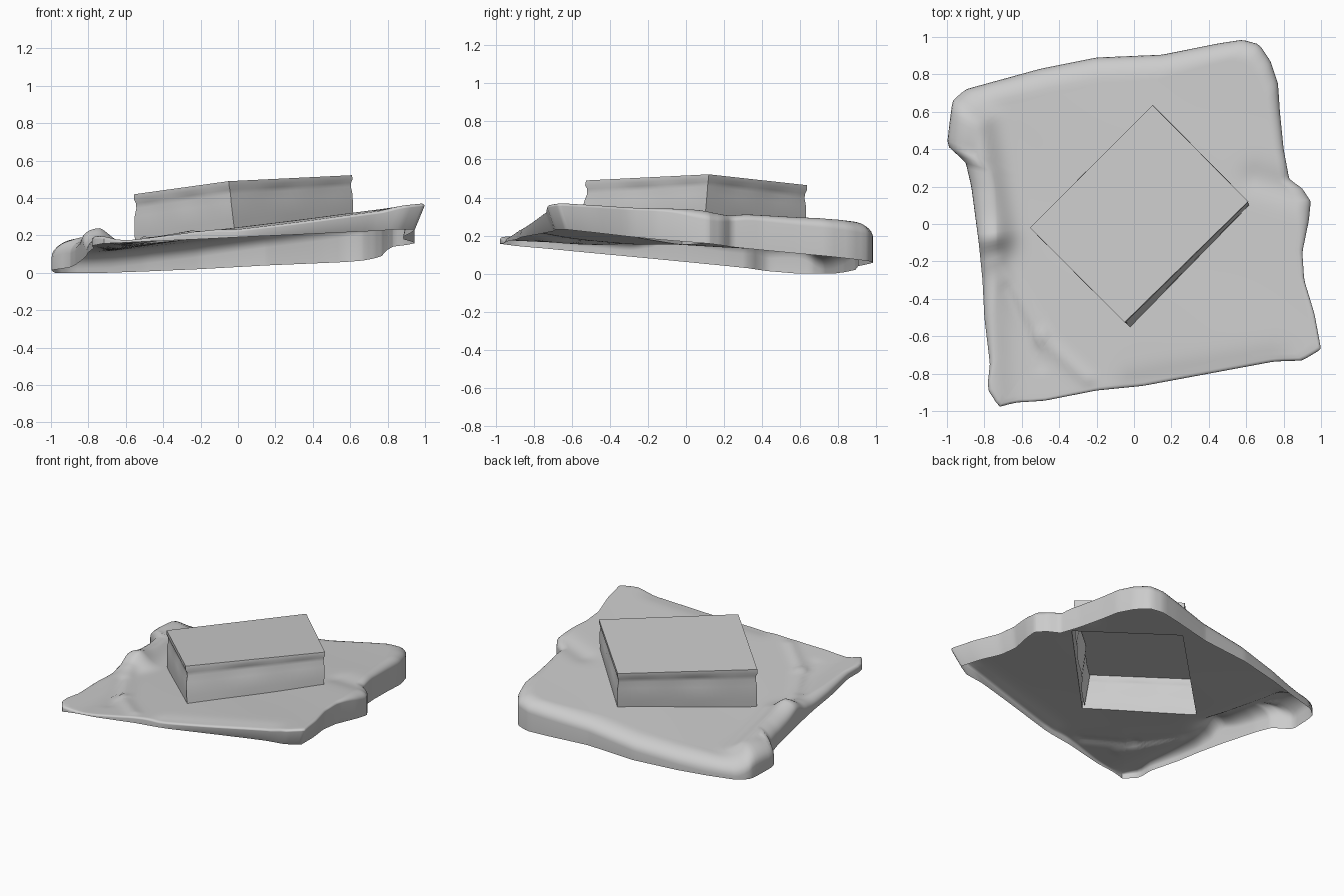
import bpy, math
from mathutils import Vector

cube = bpy.data.objects.get("Cube")
if cube:
    bpy.data.objects.remove(cube, do_unlink=True)


def material(name, value):
    mat = bpy.data.materials.new(name)
    mat.use_nodes = True
    colour = (value, value, value, 1)
    mat.diffuse_color = colour
    mat.node_tree.nodes["Principled BSDF"].inputs["Base Color"].default_value = colour
    return mat


GREY = material("plain grey", 0.6)
PALE = material("pale lining", 0.92)


def clamp(v, low, high):
    return max(low, min(high, v))


def loft(name, rings, mat, cap=False, closed=True, angle=50):
    """Skin a list of equally long point rings."""
    n = len(rings[0])
    verts = [p for ring in rings for p in ring]
    faces = []
    for r in range(len(rings) - 1):
        for k in range(n if closed else n - 1):
            j = (k + 1) % n
            faces.append((r * n + k, (r + 1) * n + k, (r + 1) * n + j, r * n + j))
    if cap:
        faces.append(tuple(range(n)))
    mesh = bpy.data.meshes.new(name)
    mesh.from_pydata(verts, [], faces)
    mesh.materials.append(mat)
    obj = bpy.data.objects.new(name, mesh)
    bpy.context.collection.objects.link(obj)
    bpy.ops.object.select_all(action="DESELECT")
    obj.select_set(True)
    bpy.context.view_layer.objects.active = obj
    bpy.ops.object.shade_smooth_by_angle(angle=math.radians(angle))
    return obj


# Cloth outline, counter-clockwise from the low front corner
OUTLINE = [(-.72, -.98), (-.64, -.955), (-.48, -.945), (-.2, -.89), (.05, -.865),
           (.4, -.8), (.75, -.735), (.9, -.73), (1, -.67), (.965, -.48), (.91, -.3),
           (.9, -.15), (.935, .02), (.945, .12), (.9, .19), (.83, .24), (.8, .4),
           (.78, .6), (.77, .75), (.73, .87), (.67, .96), (.58, .985), (.45, .965),
           (.15, .905), (-.2, .89), (-.5, .83), (-.9, .72), (-.97, .66), (-.985, .55),
           (-1, .42), (-.9, .33), (-.87, .2), (-.83, -.1), (-.81, -.3), (-.8, -.5),
           (-.77, -.75), (-.785, -.88)]
# Box corners in turn, lid and foot
BOX_TOP = [(-.555, -.02, .42), (-.05, -.525, .49), (.61, .12, .522), (.1, .635, .465)]
BOX_BASE = [(-.55, -.02), (-.02, -.55), (.615, .1), (.11, .625)]
CENTRE = Vector((.03, .05))
BULGE = Vector((.94, .1))

# Folds: start, end, height, width
FOLDS = [((-.85, .52), (-.75, -.05), .085, .1), ((-.8, -.1), (-.76, -.95), .045, .1),
         ((-.72, -.2), (-.5, -.6), .012, .04), ((-.5, -.6), (-.25, -.83), .012, .035),
         ((-.68, -.35), (-.5, -.75), -.008, .035), ((0, -.87), (.75, -.74), -.015, .08),
         ((.65, .24), (.9, .17), -.015, .08)]


def cloth_height(x, y):
    z = .222 + .13 * x - .03 * y + .003 * math.sin(5 * x + 3 * y) * math.sin(4 * y - 2 * x)
    p = Vector((x, y))
    for start, end, height, width in FOLDS:
        a, d = Vector(start), Vector(end) - Vector(start)
        t = clamp((p - a).dot(d) / d.length_squared, 0, 1)
        z += height * math.exp(-((p - a - d * t).length / width) ** 2)
    return z


def reach(polygon, angle):
    """Distance from the centre to a polygon along an angle."""
    d = Vector((math.cos(angle), math.sin(angle)))
    best = 0
    for i, q in enumerate(polygon):
        a = Vector(polygon[i - 1]) - CENTRE
        e = Vector(q) - CENTRE - a
        det = d.cross(e)
        if abs(det) > 1e-9:
            t, u = a.cross(e) / det, a.cross(d) / det
            if -1e-6 <= u <= 1 + 1e-6:
                best = max(best, t)
    return best


# Draped cloth: open sheet with a rounded shoulder and a hanging hem
angles = [math.tau * k / 240 for k in range(240)]
for corner in BOX_BASE + [OUTLINE[0], OUTLINE[8]]:
    v = Vector(corner) - CENTRE
    angles.append(math.atan2(v.y, v.x) % math.tau)
angles.sort()

FLAT, ROUND = 22, 7
cloth = [[] for _ in range(FLAT + ROUND + 2)]
for ang in angles:
    ray = Vector((math.cos(ang), math.sin(ang)))
    outer = sum(reach(OUTLINE, ang + s) for s in (-.008, 0, 0, .008)) / 4
    inner = reach(BOX_BASE, ang)
    rim = CENTRE + ray * outer
    inset = clamp(.06 + .08 * rim.y - .05 * rim.x, .02, .16)
    inset += .05 * math.exp(-((rim - BULGE).length / .15) ** 2)
    hem = max(0, .112 + .06 * rim.x - .09 * rim.y)
    edge = outer - inset
    for i in range(FLAT + 1):
        p = CENTRE + ray * (inner + (edge - inner) * i / FLAT)
        cloth[i].append((p.x, p.y, cloth_height(p.x, p.y)))
    top = cloth[FLAT][-1][2]
    drop = min(.65 * inset, .8 * (top - hem))
    for i in range(1, ROUND + 1):
        a = math.pi / 2 * i / ROUND
        p = CENTRE + ray * (edge + inset * math.sin(a))
        cloth[FLAT + i].append((p.x, p.y, top - drop * (1 - math.cos(a))))
    p = rim - ray * .08 * clamp(rim.x - rim.y - .85, 0, .8)
    cloth[-1].append((p.x, p.y, hem))
loft("draped_cloth", cloth, GREY)

# Covered box: flat lid, soft seam below it, walls down to the cloth
SIDE = 20
PROFILE = [(0, 0), (.1, .002), (.18, -.008), (.28, -.01), (.45, 0), (.8, .002), (1, 0)]


def wall_ring(depth, offset, sides=range(4)):
    ring = []
    for s in sides:
        t0, t1 = Vector(BOX_TOP[s]), Vector(BOX_TOP[(s + 1) % 4])
        b0, b1 = Vector(BOX_BASE[s]), Vector(BOX_BASE[(s + 1) % 4])
        for k in range(SIDE):
            top, base = t0.lerp(t1, k / SIDE), b0.lerp(b1, k / SIDE)
            foot = Vector((base.x, base.y, cloth_height(base.x, base.y)))
            p = top.lerp(foot, depth)
            out = (p.xy - CENTRE).normalized()
            ripple = 1 + .3 * math.sin(k * .7 + s * 2)
            p.xy += out * offset * ripple
            ring.append(p)
    return ring


loft("covered_box", [wall_ring(d, o) for d, o in PROFILE], GREY, cap=True, angle=40)

# Pale lining on the inside of one front wall
loft("inner_lining", [wall_ring(d, -.02, [1])[::-1] for d in (.08, 1)],
     PALE, closed=False)
